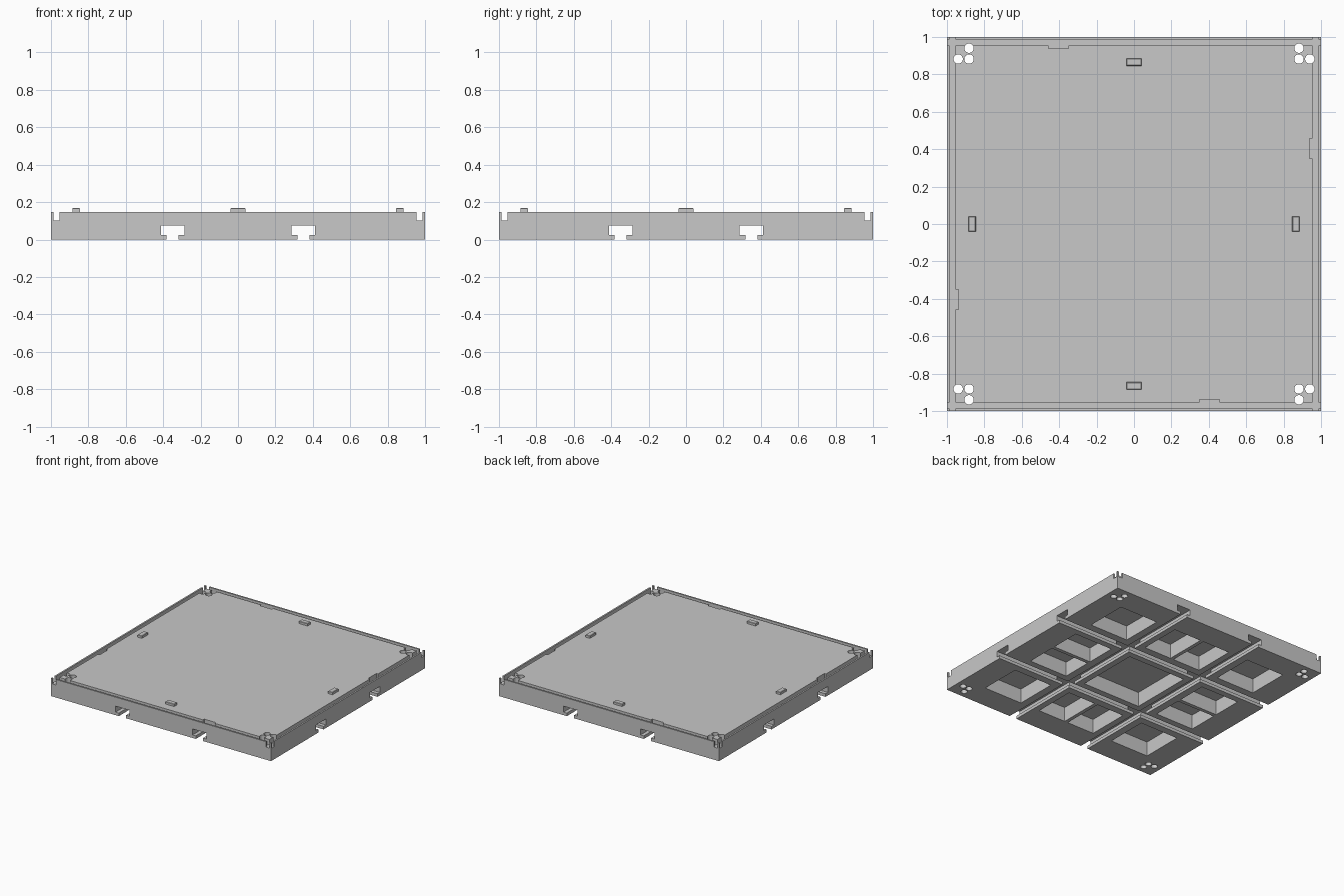
import bpy, bmesh
from mathutils import Matrix, Vector

cube = bpy.data.objects.get("Cube")
if cube:
    bpy.data.objects.remove(cube, do_unlink=True)

grey = bpy.data.materials.new("plain_grey")
grey.use_nodes = True
colour = (0.58, 0.58, 0.58, 1)
grey.diffuse_color = colour
grey.node_tree.nodes["Principled BSDF"].inputs["Base Color"].default_value = colour

TOP = 0.148
GROOVE_FLOOR = 0.103
POCKET_DEPTH = 0.12
# exact quarter turns about z
QUARTERS = [Matrix(((c, -s, 0, 0), (s, c, 0, 0), (0, 0, 1, 0), (0, 0, 0, 1)))
            for c, s in ((1, 0), (0, 1), (-1, 0), (0, -1))]


def finish(bm, name, turn=Matrix()):
    bm.transform(turn)
    bm.normal_update()
    bmesh.ops.recalc_face_normals(bm, faces=bm.faces)
    mesh = bpy.data.meshes.new(name)
    bm.to_mesh(mesh)
    bm.free()
    mesh.materials.append(grey)
    ob = bpy.data.objects.new(name, mesh)
    bpy.context.scene.collection.objects.link(ob)
    return ob


def box(name, x0, x1, y0, y1, z0, z1, turn=Matrix(), bevel=0):
    """Box between two corners, with an optional chamfer round its top."""
    bm = bmesh.new()
    bmesh.ops.create_cube(bm, size=1)
    for v in bm.verts:
        v.co = Vector((x1 if v.co.x > 0 else x0,
                       y1 if v.co.y > 0 else y0,
                       z1 if v.co.z > 0 else z0))
    if bevel:
        edges = [e for e in bm.edges if all(v.co.z > z1 - 1e-4 for v in e.verts)]
        bmesh.ops.bevel(bm, geom=edges, offset=bevel, segments=1, affect='EDGES')
    return finish(bm, name, turn)


def tee(turn, centre):
    """T-shaped channel running the full length along y."""
    half = [(0.033, -0.1), (0.033, 0.025), (0.063, 0.025), (0.063, 0.074)]
    outline = half + [(-x, z) for x, z in reversed(half)]
    bm = bmesh.new()
    face = bm.faces.new([bm.verts.new((centre + x, -1.1, z)) for x, z in outline])
    out = bmesh.ops.extrude_face_region(bm, geom=[face])
    bmesh.ops.translate(bm, vec=(0, 2.2, 0),
                        verts=[g for g in out["geom"] if isinstance(g, bmesh.types.BMVert)])
    # the extrusion keeps its starting cap, so the solid is closed
    return finish(bm, "channel_cutter", turn)


def drill(x, y):
    bm = bmesh.new()
    bmesh.ops.create_cone(bm, cap_ends=True, segments=32, radius1=0.025,
                          radius2=0.025, depth=1)
    return finish(bm, "hole_cutter", Matrix.Translation((x, y, 0)))


def pocket(x, y, w, h, turn=Matrix()):
    """Straight-walled recess in the underside."""
    return box("pocket_cutter", x - w, x + w, y - h, y + h, -0.1, POCKET_DEPTH, turn)


plate = box("base_plate", -1, 1, -1, 1, 0, TOP)
cutters = []

# perimeter groove with one offset pry notch on each side
for q in QUARTERS:
    cutters.append(box("groove_cutter", -1.1, 1.1, -0.987, -0.954, GROOVE_FLOOR, 0.3, q))
    cutters.append(box("notch_cutter", 0.35, 0.457, -0.97, -0.938, GROOVE_FLOOR, 0.3, q))

# crossing T channels in the underside
for q in QUARTERS[:2]:
    for c in (-0.35, 0.35):
        cutters.append(tee(q, c))

# pockets: one in the middle, one per corner, a pair per side
cutters.append(pocket(0, 0, 0.265, 0.265))
for q in QUARTERS:
    cutters.append(pocket(0.62, 0.62, 0.175, 0.175, q))
    for x in (-0.14, 0.14):
        cutters.append(pocket(x, 0.62, 0.125, 0.175, q))

# three through holes in each corner
for sx in (-1, 1):
    for sy in (-1, 1):
        for x, y in ((0.94, 0.882), (0.882, 0.882), (0.882, 0.94)):
            cutters.append(drill(sx * x, sy * y))

# cut everything in a single pass
tools = bpy.data.collections.new("cutters")
bpy.context.scene.collection.children.link(tools)
for c in cutters:
    bpy.context.scene.collection.objects.unlink(c)
    tools.objects.link(c)
mod = plate.modifiers.new("cut", 'BOOLEAN')
mod.operation = 'DIFFERENCE'
mod.solver = 'EXACT'
mod.operand_type = 'COLLECTION'
mod.collection = tools
bpy.context.view_layer.objects.active = plate
bpy.ops.object.modifier_apply(modifier=mod.name)
for c in cutters:
    bpy.data.objects.remove(c, do_unlink=True)
bpy.data.collections.remove(tools)

# locating pegs on the top
for side, q in zip(("front", "left", "back", "right"), QUARTERS):
    box(side + "_peg", -0.04, 0.04, -0.886, -0.846, TOP - 0.01, 0.168, q, bevel=0.003)
